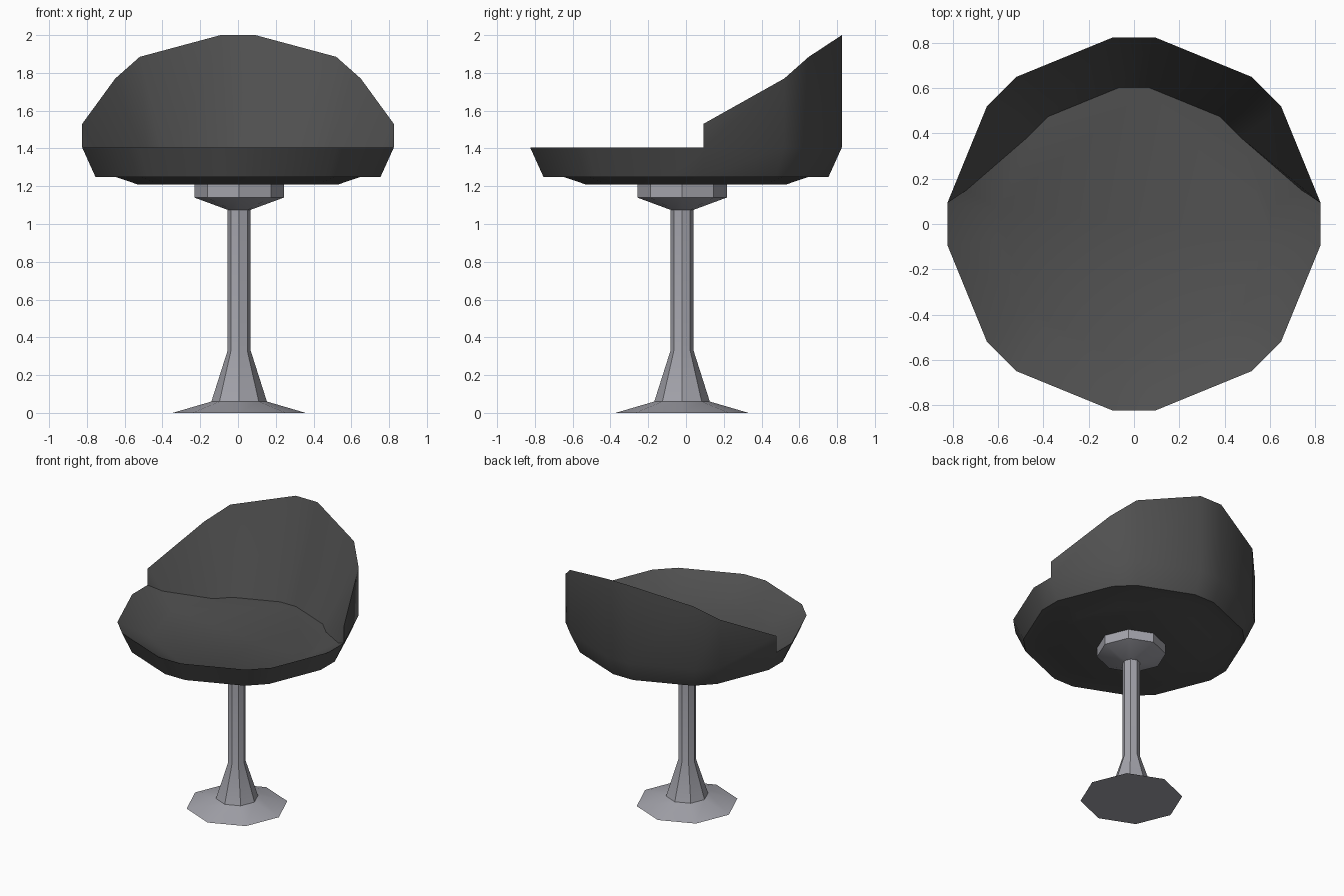
import bpy, bmesh, math

cube = bpy.data.objects.get("Cube")
if cube:
    bpy.data.objects.remove(cube, do_unlink=True)


def material(name, color):
    mat = bpy.data.materials.new(name)
    mat.use_nodes = True
    mat.diffuse_color = color
    bsdf = mat.node_tree.nodes["Principled BSDF"]
    bsdf.inputs["Base Color"].default_value = color
    return mat


def finish(name, bm, mat):
    bmesh.ops.recalc_face_normals(bm, faces=bm.faces)
    mesh = bpy.data.meshes.new(name)
    bm.to_mesh(mesh)
    bm.free()
    mesh.materials.append(mat)
    obj = bpy.data.objects.new(name, mesh)
    bpy.context.collection.objects.link(obj)
    bpy.ops.object.select_all(action='DESELECT')
    obj.select_set(True)
    bpy.context.view_layer.objects.active = obj
    bpy.ops.object.shade_smooth_by_angle(angle=math.radians(32))
    return obj


def bridge(bm, a, b, closed=True):
    """Quads between two rows of vertices."""
    n = len(a)
    for i in range(n if closed else n - 1):
        j = (i + 1) % n
        bm.faces.new((a[i], a[j], b[j], b[i]))


def lathe(name, profile, mat, sides=8, center=(0.006, -0.021)):
    """Closed faceted turning from (radius, height) pairs."""
    bm = bmesh.new()
    rings = []
    for r, z in profile:
        angles = [math.tau * i / sides for i in range(sides)]
        rings.append([bm.verts.new((center[0] + r * math.cos(a),
                                    center[1] + r * math.sin(a), z)) for a in angles])
    for a, b in zip(rings, rings[1:]):
        bridge(bm, a, b)
    bm.faces.new(rings[0])
    bm.faces.new(rings[-1])
    return finish(name, bm, mat)


vinyl = material("dark grey vinyl", (0.08, 0.08, 0.08, 1))
metal = material("pale grey metal", (0.37, 0.37, 0.41, 1))

# Pedestal: flared foot with column, and the mount under the seat
lathe("pedestal", [(0.352, 0), (0.147, 0.06), (0.061, 0.33), (0.061, 1.08)], metal)
lathe("seat_mount", [(0.061, 1.075), (0.237, 1.14), (0.237, 1.22)], metal)

# Seat outline: one quarter turned around four times
quarter = [(0.825, 0.092), (0.65, 0.52), (0.52, 0.65), (0.092, 0.825)]
outline = []
for c, s in [(1, 0), (0, 1), (-1, 0), (0, -1)]:
    outline += [(x * c - y * s, x * s + y * c) for x, y in quarter]

# Cushion rings: underside, widening sides, rim and sunken floor
bm = bmesh.new()
rings = []
for scale, z in [(0.645, 1.21), (0.79, 1.25), (0.915, 1.25), (1, 1.405), (0.73, 1.285)]:
    rings.append([bm.verts.new((x * scale, y * scale, z)) for x, y in outline])
for a, b in zip(rings[:4], rings[1:4]):
    bridge(bm, a, b)
bm.faces.new(rings[0])
rim, floor = rings[3:]
bm.faces.new(floor)

# Dished front of the seat, between the two ends of the backrest
bridge(bm, rim[7:] + rim[:1], floor[7:] + floor[:1], closed=False)

# Backrest: upright outside, inside sloping down to the seat floor
heights = [1.53, 1.77, 1.885, 2.0]
heights += heights[::-1]
back_top = [bm.verts.new((x, y, z)) for (x, y), z in zip(outline, heights)]
corners = [bm.verts.new((x, 0.15, 1.36)) for x in (0.74, -0.74)]
inner = [corners[0]] + floor[1:7] + [corners[1]]
bridge(bm, rim[:8], back_top, closed=False)
bridge(bm, back_top, inner, closed=False)

# Ends of the backrest and the slope beside them
for end, beside, corner in ((0, 1, corners[0]), (7, 6, corners[1])):
    bm.faces.new((rim[end], back_top[end], corner))
    bm.faces.new((rim[end], corner, floor[end]))
    bm.faces.new((corner, floor[beside], floor[end]))
finish("seat", bm, vinyl)
